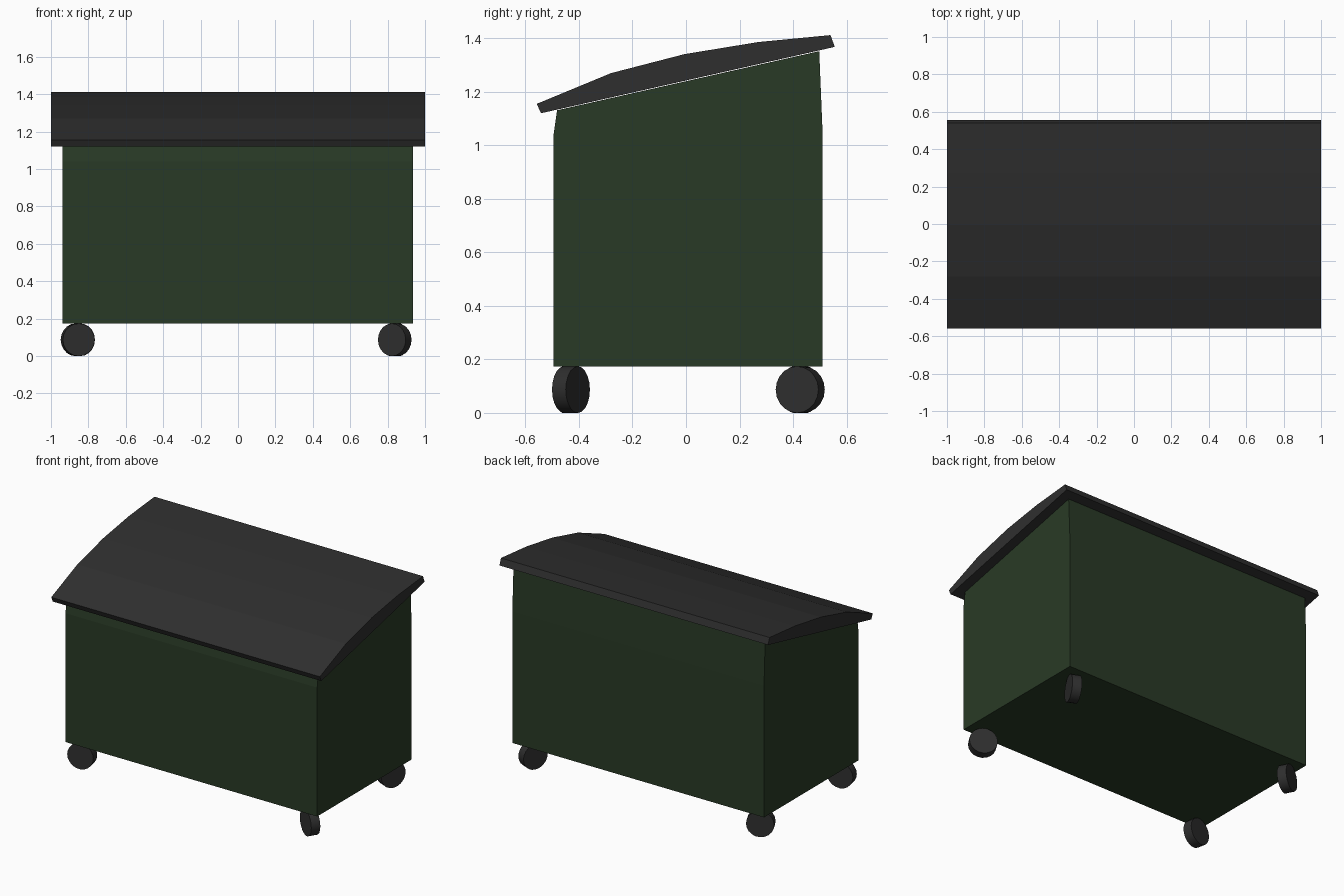
import bpy, bmesh, math
from mathutils import Matrix

if "Cube" in bpy.data.objects:
    bpy.data.objects.remove(bpy.data.objects["Cube"])


def material(name, rgb):
    m = bpy.data.materials.new(name)
    m.diffuse_color = (*rgb, 1)
    m.use_nodes = True
    m.node_tree.nodes["Principled BSDF"].inputs["Base Color"].default_value = m.diffuse_color
    return m


green = material("dark_green", (0.022, 0.042, 0.019))
black = material("charcoal", (0.028, 0.028, 0.028))


def add_object(name, bm, mat):
    bmesh.ops.recalc_face_normals(bm, faces=bm.faces)
    mesh = bpy.data.meshes.new(name)
    bm.to_mesh(mesh)
    bm.free()
    mesh.materials.append(mat)
    obj = bpy.data.objects.new(name, mesh)
    bpy.context.collection.objects.link(obj)
    return obj


def extrude_profile(name, profile, x0, x1, mat):
    """Sweep a closed (y, z) side profile along x."""
    bm = bmesh.new()
    face = bm.faces.new([bm.verts.new((x0, y, z)) for y, z in profile])
    new = bmesh.ops.extrude_face_region(bm, geom=[face])["geom"]
    verts = [g for g in new if isinstance(g, bmesh.types.BMVert)]
    bmesh.ops.translate(bm, verts=verts, vec=(x1 - x0, 0, 0))
    return add_object(name, bm, mat)


# Bin body, with a sloping rim
extrude_profile("bin_body", [(-0.495, 0.173), (0.51, 0.173), (0.51, 1.06),
                             (0.498, 1.352), (-0.482, 1.131), (-0.495, 1.04)],
                -0.938, 0.936, green)

# Curved overhanging lid
extrude_profile("lid", [(-0.542, 1.12), (0.556, 1.368), (0.54, 1.412), (0.27, 1.386),
                        (-0.005, 1.341), (-0.28, 1.27), (-0.558, 1.155)],
                -1.0, 1.0, black)

# Swivelled castor wheels: x, y, axle heading in degrees
wheels = {
    "front_right_wheel": (0.838, -0.43, 58.7),
    "back_right_wheel": (0.84, 0.427, -23.5),
    "front_left_wheel": (-0.857, -0.433, 101.5),
    "back_left_wheel": (-0.856, 0.427, 117),
}
radius, thickness = 0.087, 0.06
for name, (x, y, heading) in wheels.items():
    bm = bmesh.new()
    place = (Matrix.Translation((x, y, radius))
             @ Matrix.Rotation(math.radians(heading), 4, 'Z')
             @ Matrix.Rotation(math.pi / 2, 4, 'Y'))
    bmesh.ops.create_cone(bm, cap_ends=True, segments=20, radius1=radius,
                          radius2=radius, depth=thickness, matrix=place)
    wheel = add_object(name, bm, black)
    bpy.ops.object.select_all(action='DESELECT')
    wheel.select_set(True)
    bpy.context.view_layer.objects.active = wheel
    bpy.ops.object.shade_smooth_by_angle(angle=math.radians(35))
